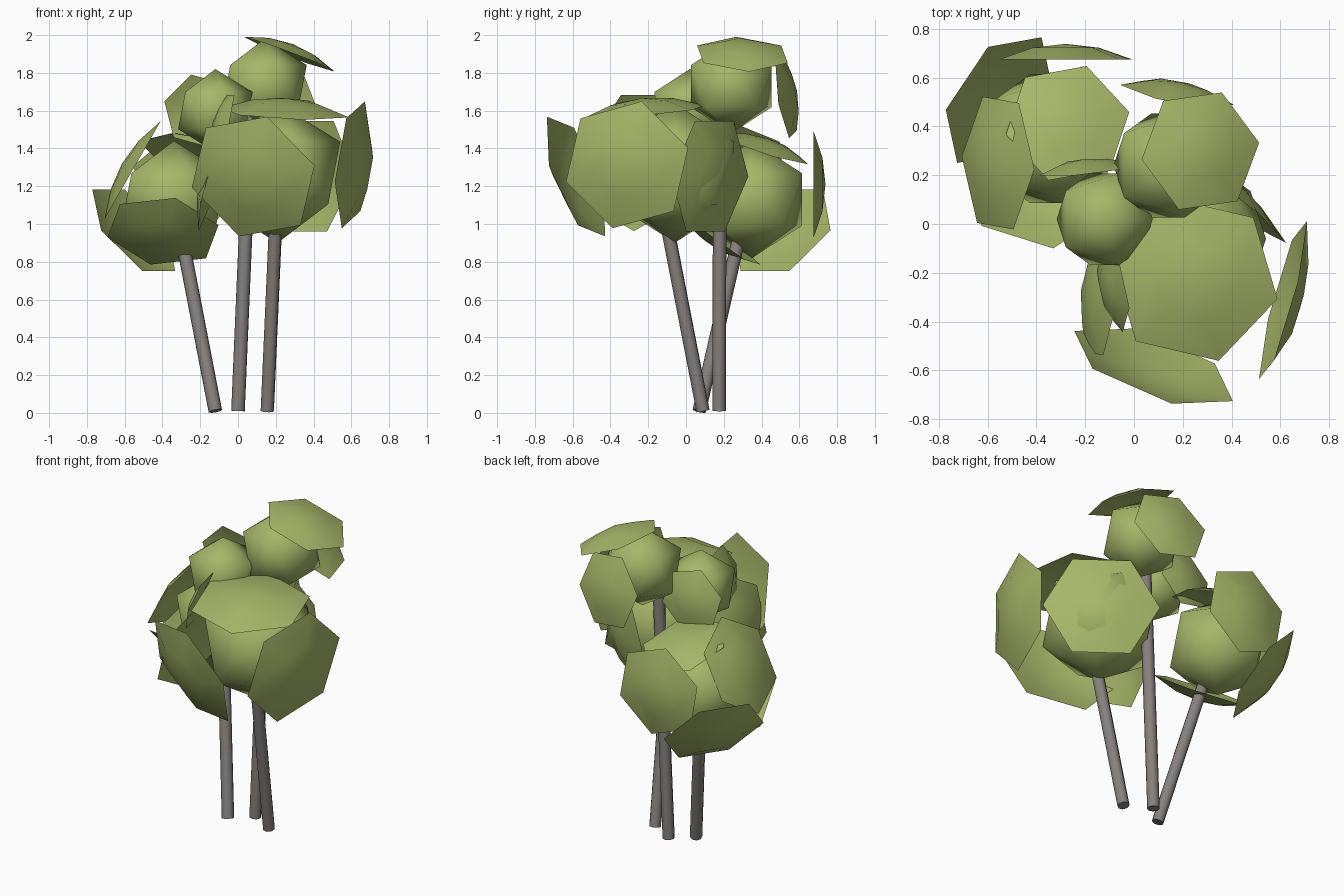
import bpy
import bmesh
import math
from mathutils import Vector, Matrix

cube = bpy.data.objects.get("Cube")
if cube:
    bpy.data.objects.remove(cube, do_unlink=True)


def make_material(name, rgb):
    mat = bpy.data.materials.new(name)
    mat.use_nodes = True
    mat.diffuse_color = (*rgb, 1)
    mat.node_tree.nodes["Principled BSDF"].inputs["Base Color"].default_value = (*rgb, 1)
    return mat


leaf_green = make_material("leaf_green", (0.38, 0.47, 0.14))
bark_grey = make_material("bark_grey", (0.24, 0.22, 0.21))


def finish(bm, name, material, smooth=True):
    """Turn a bmesh into a shaded, coloured object."""
    mesh = bpy.data.meshes.new(name)
    for face in bm.faces:
        face.smooth = smooth
    bm.to_mesh(mesh)
    bm.free()
    mesh.materials.append(material)
    obj = bpy.data.objects.new(name, mesh)
    bpy.context.collection.objects.link(obj)
    return obj


def trunk(name, base, top, radius=0.036):
    """Eight-sided pole between two points."""
    base, top = Vector(base), Vector(top)
    axis = top - base
    place = Matrix.Translation((base + top) / 2) @ axis.to_track_quat("Z", "Y").to_matrix().to_4x4()
    bm = bmesh.new()
    bmesh.ops.create_cone(bm, cap_ends=True, segments=8, radius1=radius, radius2=radius,
                          depth=axis.length, matrix=place)
    obj = finish(bm, name, bark_grey)
    for edge in obj.data.edges:
        a, b = (obj.data.vertices[i].co for i in edge.vertices)
        edge.use_edge_sharp = abs((a - b).normalized().dot(axis.normalized())) < 0.5


def leaf_core(name, centre, radius):
    """Low-poly rounded heart of a leaf clump."""
    bm = bmesh.new()
    bmesh.ops.create_icosphere(bm, subdivisions=1, radius=radius,
                               matrix=Matrix.Translation(centre))
    finish(bm, name, leaf_green)


def leaf_plate(name, centre, normal, radius, turn, sides=6, bulge=0.22):
    """Shallow six-sided dome: an apex, a middle ring and a rim."""
    place = Matrix.Translation(centre) @ Vector(normal).to_track_quat("Z", "Y").to_matrix().to_4x4()
    bm = bmesh.new()
    depth = radius * bulge

    def ring(share):
        return [bm.verts.new((radius * share * math.cos(math.radians(turn) + math.tau * i / sides),
                              radius * share * math.sin(math.radians(turn) + math.tau * i / sides),
                              depth * (0.6 - share ** 2))) for i in range(sides)]

    apex = bm.verts.new((0, 0, depth * 0.6))
    middle, rim = ring(0.5), ring(1)
    for i in range(sides):
        j = (i + 1) % sides
        bm.faces.new((apex, middle[i], middle[j]))
        bm.faces.new((middle[i], rim[i], rim[j], middle[j]))
    bm.transform(place)
    finish(bm, name, leaf_green)


# Trunks
trunk("right_trunk", (-0.12, 0.07, 0.01), (-0.33, 0.32, 1.1))
trunk("left_trunk", (0.155, 0.09, 0.01), (0.21, -0.15, 1.25))
trunk("middle_trunk", (0.0, 0.175, 0.01), (0.07, 0.18, 1.65))

# Hearts of the leaf clumps
leaf_core("front_clump_core", (0.21, -0.06, 1.27), 0.37)
leaf_core("side_clump_core", (-0.34, 0.35, 1.13), 0.31)
leaf_core("top_clump_core", (0.14, 0.24, 1.73), 0.25)
leaf_core("inner_clump_core", (-0.12, 0.02, 1.6), 0.22)

# Leaf plates: position, facing direction, radius, turn
front_plates = {
    "left": ((0.64, -0.32, 1.31), (1, -0.27, -0.12), 0.35, 15),
    "front": ((0.07, -0.61, 1.24), (-0.37, -1, -0.4), 0.36, 10),
    "upper": ((0.25, -0.23, 1.62), (0.05, -0.1, 1), 0.35, 20),
    "back": ((0.37, 0.15, 1.25), (0.6, 0.8, -0.1), 0.34, 0),
    "right": ((-0.16, -0.28, 1.25), (-0.95, 0.1, 0.25), 0.29, 30),
}
side_plates = {
    "lower": ((-0.4, 0.13, 0.94), (-0.1, -0.6, -0.8), 0.31, 10),
    "outer": ((-0.57, 0.52, 0.95), (-0.67, 0.45, -0.6), 0.31, 0),
    "back": ((-0.28, 0.7, 1.21), (0, 1, 0), 0.29, 20),
    "right": ((-0.58, 0.25, 1.3), (-0.87, 0, 0.5), 0.3, 25),
    "upper": ((-0.27, 0.42, 1.42), (0.1, 0.3, 0.95), 0.26, 30),
}
top_plates = {
    "upper": ((0.28, 0.3, 1.92), (0.35, 0.05, 0.93), 0.26, 30),
    "back": ((0.18, 0.55, 1.68), (0.2, 1, 0.15), 0.24, 10),
}
inner_plates = {
    "back": ((-0.2, 0.24, 1.6), (-0.1, 1, 0.1), 0.2, 15),
    "front": ((-0.1, -0.27, 1.54), (-0.9, -0.2, 0.3), 0.18, 0),
}
clumps = {"front": front_plates, "side": side_plates,
          "top": top_plates, "inner": inner_plates}
for clump, plates in clumps.items():
    for spot, spec in plates.items():
        leaf_plate(f"{clump}_clump_{spot}_leaf", *spec)
